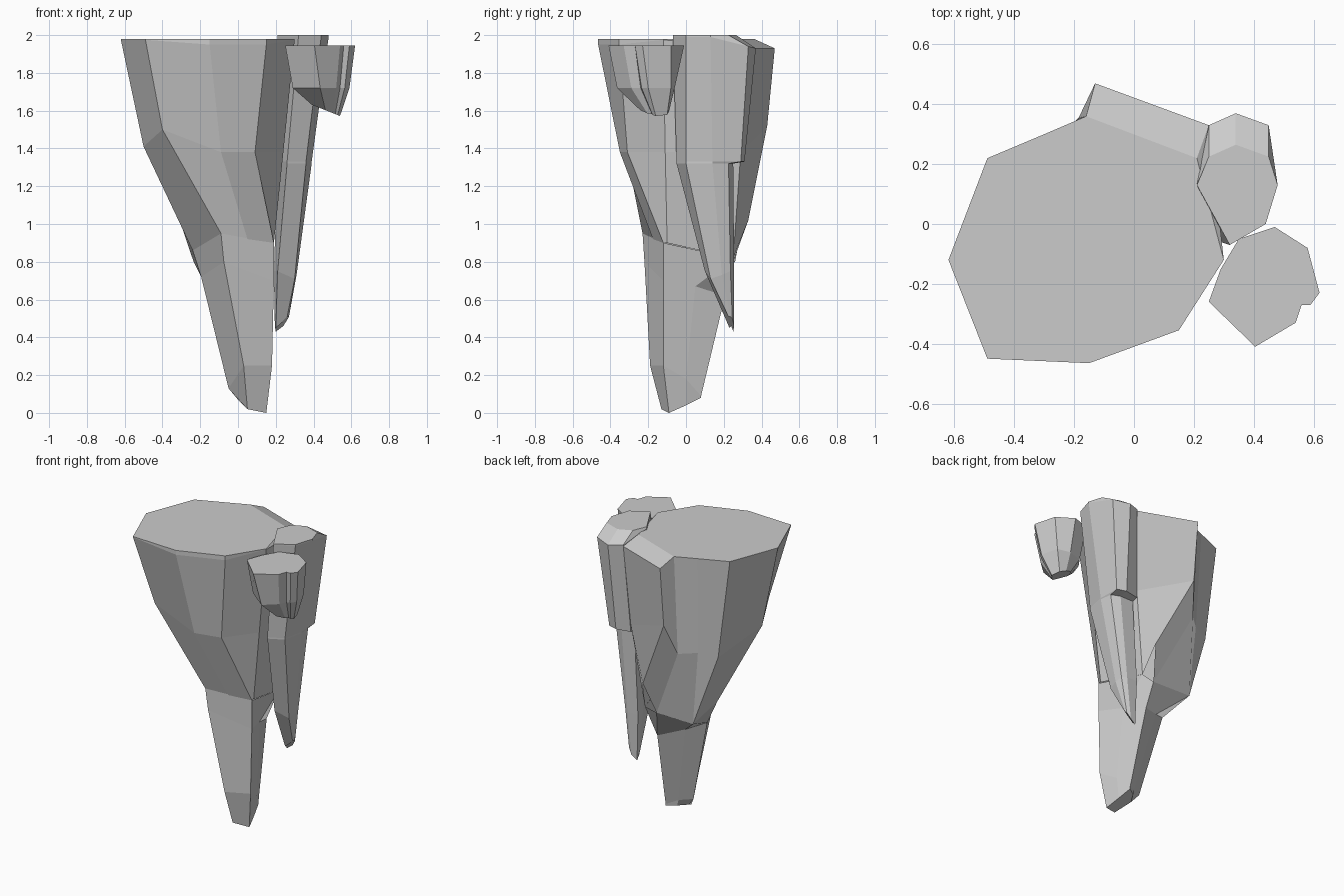
import bpy, bmesh


def ring(z, *pts):
    """Ring of points; a point may carry its own height as third value."""
    return [(p[0], p[1], p[2] if len(p) > 2 else z) for p in pts]


def loft(name, rings, cap_top=True, cap_bottom=True):
    """Skin faceted stone through rings listed from top to bottom."""
    bm = bmesh.new()
    rows = [[bm.verts.new(p) for p in r] for r in rings]
    n = len(rows[0])
    for a, b in zip(rows, rows[1:]):
        for i in range(n):
            j = (i + 1) % n
            bm.faces.new((a[i], a[j], b[j], b[i]))
    if cap_top:
        bm.faces.new(rows[0])
    if cap_bottom:
        bm.faces.new(rows[-1])
    bmesh.ops.remove_doubles(bm, verts=bm.verts, dist=0.001)
    bmesh.ops.recalc_face_normals(bm, faces=bm.faces)
    mesh = bpy.data.meshes.new(name)
    bm.to_mesh(mesh)
    bm.free()
    obj = bpy.data.objects.new(name, mesh)
    bpy.context.collection.objects.link(obj)
    return obj


# Large rock: wide crown with a chamfered rib at the back right
rim = ring(1.975, (-.62, -.12), (-.49, -.45), (-.15, -.465, 1.95), (.15, -.355, 1.95),
           (.30, -.12), (.25, .33, 1.93), (-.13, .47, 1.93), (-.16, .36, 1.98),
           (-.30, .30, 1.98), (-.49, .22, 1.98))
top = [(x, y, 1.98) for x, y, z in rim]
top[5], top[6] = (.21, .22, 1.98), (-.16, .36, 1.98)
belly = ring(1.38, (-.50, -.12, 1.41), (-.40, -.34, 1.50), (-.09, -.35),
             (.09, -.31), (.24, -.11), (.22, .29), (-.13, .43, 1.52),
             (-.185, .355, 1.31), (-.28, .27, 1.31), (-.40, .22, 1.29))
waist = ring(.9, (-.24, .0, .86), (-.09, -.23, .95), (.05, -.175, .92), (.19, -.12),
             (.19, -.10), (.14, .25, .82), (.10, .33, 1.02), (.05, .25, .80),
             (-.235, .26, .80), (-.235, .26, .80))
loft("rock_crown", [top, rim, belly, waist], cap_bottom=False)

# Large rock: narrow spike below the crown, undercut at the back
spike_top = [waist[i] for i in (0, 1, 3, 5, 7, 8)]
neck = ring(.7, (-.195, .045, .72), (-.075, -.22, .8), (.19, -.12),
            (.13, .05, .67), (.075, .207, .62), (-.08, .12, .67))
ankle = ring(.25, (-.05, -.01, .13), (.03, -.19), (.18, -.12),
             (.14, .0, .18), (.10, .08, .09), (.03, .04, .12))
tip = ring(.06, (.0, -.03, .07), (.05, -.13, .02), (.15, -.09, 0),
           (.125, .0, .04), (.10, .08, .08), (.04, .04, .08))
loft("rock_spike", [spike_top, neck, ankle, tip], cap_top=False)

# Tall slender rock with a chamfered back and a small ledge
s_rim = ring(1.99, (.21, .13), (.32, -.07), (.44, .0), (.48, .13),
             (.45, .33, 1.94), (.34, .37, 1.93), (.25, .33, 1.94))
s_top = [(x, y - (.105 if y > .3 else 0), 2.0) for x, y, z in s_rim]
s_mid = ring(1.33, (.21, .15), (.26, -.05), (.36, .0), (.39, .14),
             (.385, .29), (.32, .31), (.22, .29))
s_ledge = [(x, min(y, .25), 1.32) for x, y, z in s_mid]
s_ledge[4] = (.38, .225, 1.32)
s_low = ring(.75, (.19, .20), (.21, .10), (.30, .13, .71), (.31, .19, .73),
             (.30, .235), (.27, .255), (.19, .255))
s_tip = ring(.46, (.195, .24), (.20, .23, .45), (.26, .225, .51), (.27, .235, .51),
             (.265, .245, .50), (.24, .255, .46), (.20, .25, .43))
loft("slender_rock", [s_top, s_rim, s_mid, s_ledge, s_low, s_tip])

# Small rock hanging at the front right, with a notched side
c_top = ring(1.945, (.25, -.26), (.29, -.15), (.35, -.05), (.47, -.01), (.58, -.08),
             (.62, -.23), (.59, -.27), (.56, -.27), (.54, -.33), (.405, -.41))
c_mid = ring(1.72, (.29, -.25), (.32, -.16), (.37, -.09), (.47, -.06), (.56, -.08),
             (.59, -.20), (.565, -.235), (.54, -.24), (.52, -.29), (.435, -.365))
c_low = [(.475 + (x - .46) * .5, -.16 + (y + .20) * .5, 1.61 - (x - .40) * .2)
         for x, y, z in c_mid]
loft("small_rock", [c_top, c_mid, c_low])
